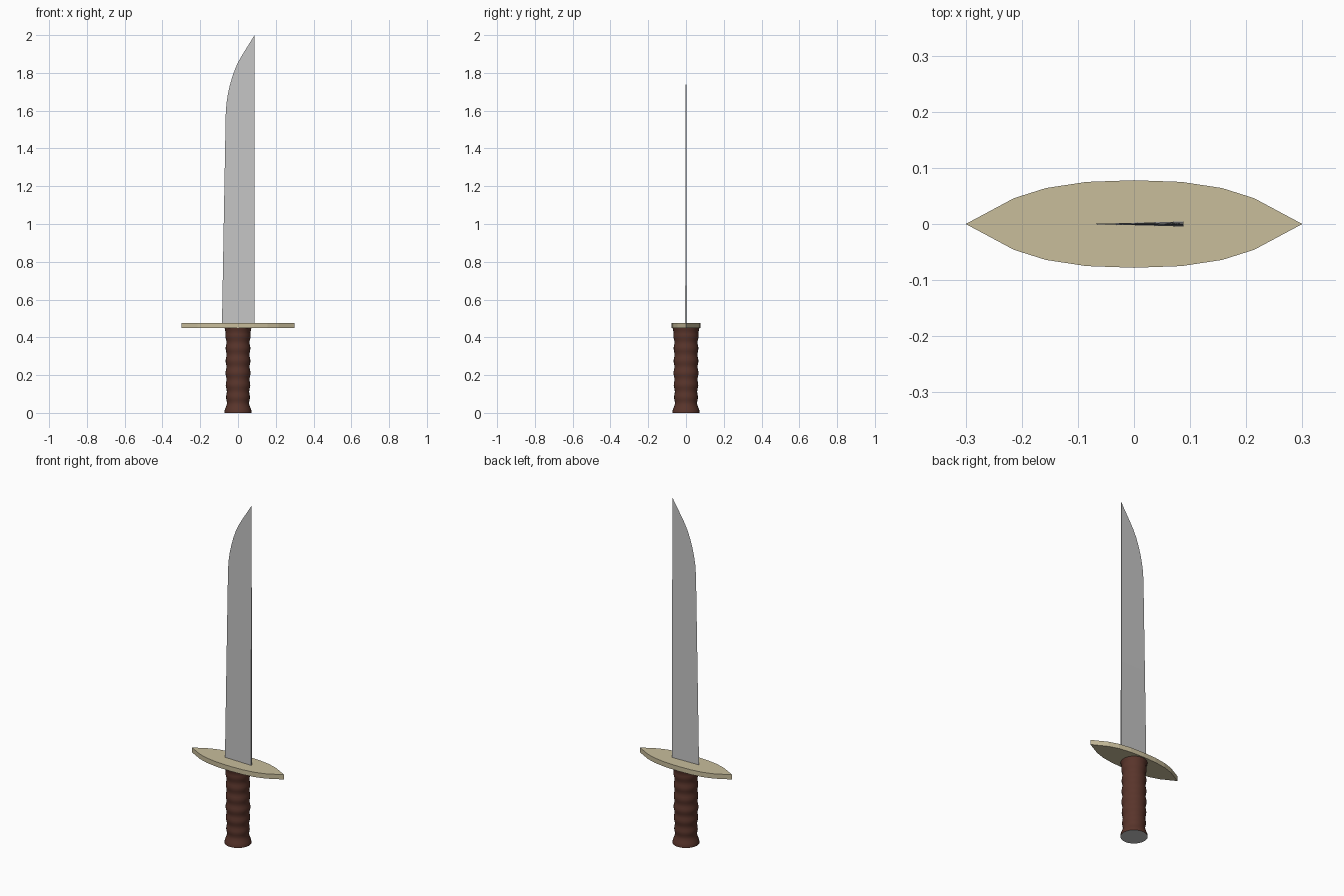
import bpy, bmesh, math

if "Cube" in bpy.data.objects:
    bpy.data.objects.remove(bpy.data.objects["Cube"])


def material(name, rgb):
    m = bpy.data.materials.new(name)
    m.diffuse_color = (*rgb, 1)
    m.use_nodes = True
    m.node_tree.nodes["Principled BSDF"].inputs["Base Color"].default_value = m.diffuse_color
    return m


STEEL = material("steel grey", (0.56, 0.56, 0.56))
BRASS = material("pale brass", (0.58, 0.51, 0.33))
LEATHER = material("dark brown leather", (0.10, 0.035, 0.024))


def finish(name, bm, mats):
    bmesh.ops.recalc_face_normals(bm, faces=bm.faces)
    mesh = bpy.data.meshes.new(name)
    bm.to_mesh(mesh)
    bm.free()
    for m in mats:
        mesh.materials.append(m)
    ob = bpy.data.objects.new(name, mesh)
    bpy.context.collection.objects.link(ob)
    return ob


def loft(bm, rings):
    """Bridge consecutive closed rings and cap both ends."""
    rv = [[bm.verts.new(p) for p in r] for r in rings]
    n = len(rv[0])
    for a, b in zip(rv, rv[1:]):
        for i in range(n):
            j = (i + 1) % n
            bm.faces.new((a[i], a[j], b[j], b[i]))
    return bm.faces.new(rv[0]), bm.faces.new(rv[-1])


# Blade: triangular wedge sections, thick at the straight spine, sharp at the edge
SPINE, HALF = 0.088, 0.0045
edge = [(-0.085, 0.46), (-0.075, 1.03), (-0.065, 1.58), (-0.061, 1.64),
        (-0.053, 1.69), (-0.043, 1.735), (-0.030, 1.78), (-0.014, 1.825),
        (0.005, 1.865), (0.030, 1.907), (0.060, 1.955), (0.087, 1.999)]
bm = bmesh.new()
sections = []
for x, z in edge:
    t = HALF * (1 - 0.85 * (z - 0.46) / 1.54)
    sections.append([(x, 0, z), (SPINE, -t, z), (SPINE, t, z)])
loft(bm, sections)
finish("blade", bm, [STEEL])

# Guard: pointed leaf outline, mirrored from one quarter
quarter = [(0.30, 0), (0.255, 0.024), (0.214, 0.046), (0.157, 0.064),
           (0.085, 0.075), (0, 0.078)]
half = quarter + [(-x, y) for x, y in reversed(quarter[:-1])]
outline = half + [(x, -y) for x, y in reversed(half[1:-1])]
bm = bmesh.new()
loft(bm, [[(x, y, z) for x, y in outline] for z in (0.449, 0.477)])
finish("guard", bm, [BRASS])

# Grip: rippled turned handle with flared ends and a steel pommel face
SIDES = 24
waist = [(0, 0.072), (0.012, 0.071), (0.035, 0.063), (0.06, 0.060),
         (0.2, 0.064), (0.3, 0.063), (0.36, 0.063), (0.42, 0.065), (0.45, 0.071)]


def radius(z):
    for (z0, r0), (z1, r1) in zip(waist, waist[1:]):
        if z <= z1:
            r = r0 + (r1 - r0) * (z - z0) / (z1 - z0)
            break
    ripple = 0.0025 * math.sin(z * math.tau / 0.065) if 0.03 < z < 0.43 else 0
    return r + ripple


bm = bmesh.new()
rings = []
for k in range(41):
    z = 0.45 * k / 40
    r = radius(z)
    rings.append([(r * math.cos(math.tau * i / SIDES), r * math.sin(math.tau * i / SIDES), z)
                  for i in range(SIDES)])
bottom, top = loft(bm, rings)
bottom.material_index = 1
grip = finish("grip", bm, [LEATHER, STEEL])
bpy.context.view_layer.objects.active = grip
grip.select_set(True)
bpy.ops.object.shade_smooth_by_angle(angle=math.radians(50))
